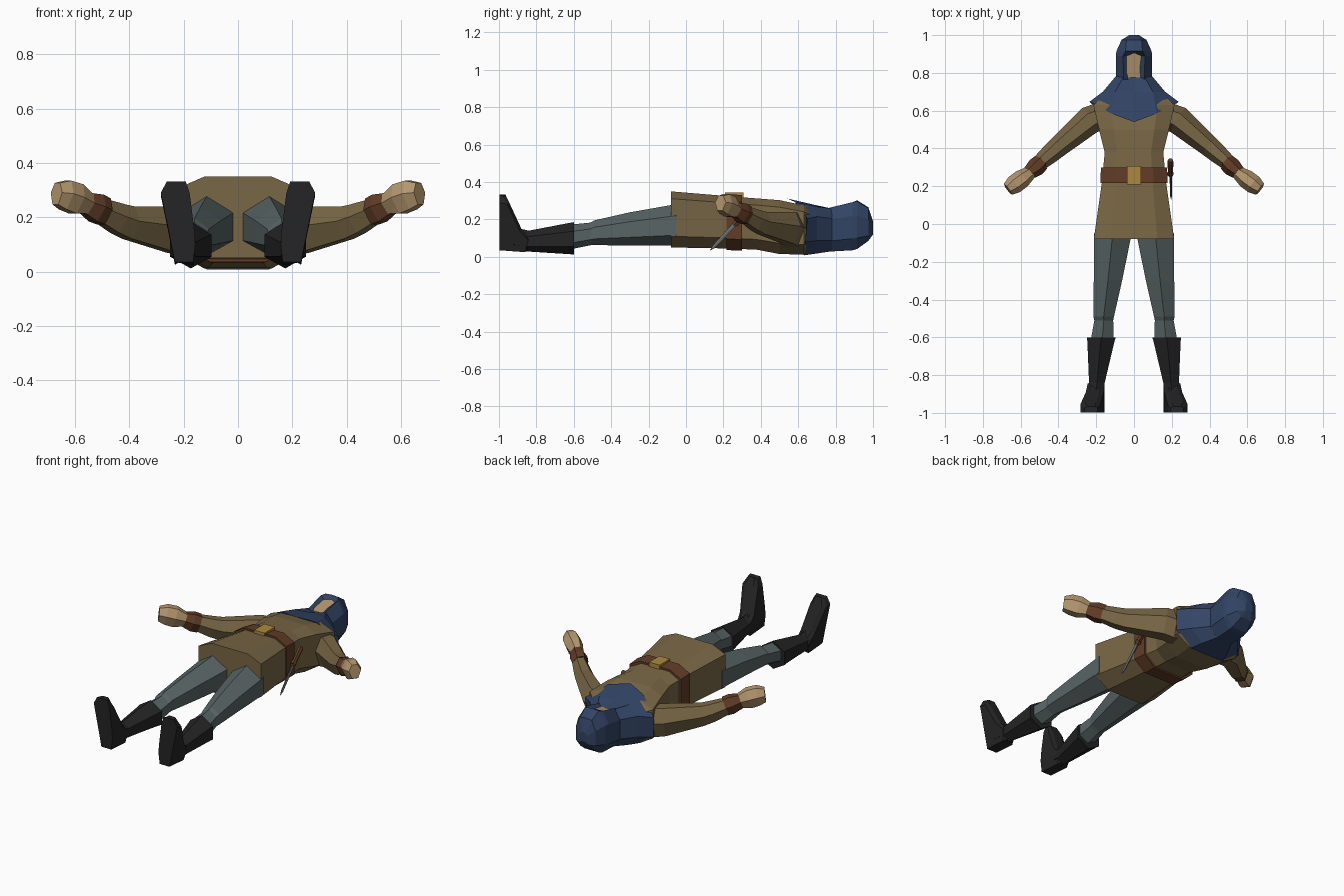
import bpy, bmesh
from mathutils import Vector

COLORS = {
    "cloth": (.19, .135, .06), "hood": (.032, .058, .13), "skin": (.46, .31, .16),
    "trousers": (.10, .13, .13), "boot": (.018, .018, .018), "leather": (.12, .045, .02),
    "brass": (.42, .25, .05), "steel": (.16, .16, .17),
}
MATS = {}
for key, rgb in COLORS.items():
    MATS[key] = bpy.data.materials.new(key)
    MATS[key].diffuse_color = (*rgb, 1)


def loft(name, rings, mat, mirror=False):
    """Skin a list of equal-length point rings and cap both ends."""
    bm = bmesh.new()
    vs = [[bm.verts.new(p) for p in r] for r in rings]
    n = len(vs[0])
    for a, b in zip(vs, vs[1:]):
        for i in range(n):
            j = (i + 1) % n
            bm.faces.new((a[i], a[j], b[j], b[i]))
    bm.faces.new(vs[0])
    bm.faces.new(vs[-1])
    bmesh.ops.recalc_face_normals(bm, faces=bm.faces)
    me = bpy.data.meshes.new(name)
    bm.to_mesh(me)
    bm.free()
    me.materials.append(MATS[mat])
    ob = bpy.data.objects.new(name, me)
    bpy.context.collection.objects.link(ob)
    if mirror:
        ob.modifiers.new("Mirror", 'MIRROR')
    return ob


def octagon(y, w, z0, z1):
    h, c = z1 - z0, w * .58
    a, b = z0 + h * .2, z1 - h * .13
    return [(-c, y, z1), (c, y, z1), (w, y, b), (w, y, a),
            (c, y, z0), (-c, y, z0), (-w, y, a), (-w, y, b)]


def hexagon(y, x0, x1, z0, z1):
    cx, h = (x0 + x1) / 2, z1 - z0
    a, b = z0 + h * .25, z0 + h * .72
    return [(cx, y, z1), (x1, y, b), (x1, y, a), (cx, y, z0), (x0, y, a), (x0, y, b)]


def tube(name, path, mat, mirror=False):
    """Six-sided limb; path entries are x, y, z, half width, half height."""
    pts = [Vector(p[:3]) for p in path]
    rings = []
    for i, p in enumerate(path):
        t = (pts[min(i + 1, len(pts) - 1)] - pts[max(i - 1, 0)]).normalized()
        s = t.cross(Vector((0, 0, 1))).normalized()
        u = s.cross(t)
        rings.append([pts[i] + s * p[3] * a + u * p[4] * b for a, b in
                      ((1, .1), (.45, 1), (-.45, 1), (-1, .1), (-.5, -1), (.5, -1))])
    return loft(name, rings, mat, mirror)


# Tunic and belt
loft("tunic", [octagon(*r) for r in (
    (-.08, .213, .05, .35), (.22, .17, .045, .325), (.38, .155, .038, .312),
    (.50, .185, .015, .303), (.63, .215, .012, .275), (.73, .10, .05, .22))], "cloth")
loft("belt", [octagon(*r) for r in ((.217, .178, .036, .336), (.30, .175, .033, .33))], "leather")
loft("buckle", [[(x, y, z) for x, y in ((-.036, .208), (.036, .208), (.036, .308), (-.036, .308))]
                for z in (.30, .345)], "brass")


# Shoulder cape and hood
def mirrored_ring(half):
    return half + [(-x, y, z) for x, y, z in reversed(half[1:])]


def hood_ring(y, zc, lip, side, back, wl, w):
    mid = (side + back) / 2
    return mirrored_ring([(0, y, zc), (wl, y, lip), (w, y, side), (w, y, mid - .03), (w * .55, y, back)])


loft("shoulder_cape", [
    mirrored_ring([(0, .54, .312), (.12, .585, .292), (.235, .648, .205), (.225, .637, .08), (.115, .63, .008)]),
    hood_ring(.70, .275, .268, .215, .018, .10, .165),
    hood_ring(.78, .235, .258, .205, .03, .055, .098)], "hood")
loft("hood", [
    hood_ring(.765, .225, .262, .20, .028, .055, .096),
    hood_ring(.89, .235, .292, .22, .035, .058, .096),
    hood_ring(.915, .302, .297, .22, .042, .045, .093),
    hood_ring(.975, .265, .26, .20, .085, .04, .066),
    hood_ring(1.0, .19, .185, .17, .13, .015, .025)], "hood")
face = [(-.032, .775), (.032, .775), (.05, .84), (.05, .885), (0, .908), (-.05, .885), (-.05, .84)]
loft("face", [[(x, y, z + (y - .775) * .2) for x, y in face] for z in (.18, .25)], "skin")

# Arms, cuffs and hands
tube("sleeve", [(.13, .585, .135, .075, .09), (.235, .55, .155, .075, .085),
                (.40, .41, .18, .056, .06), (.44, .375, .195, .052, .055),
                (.515, .31, .23, .04, .042)], "cloth", True)
tube("cuff", [(.493, .325, .222, .046, .05), (.52, .30, .234, .05, .052),
              (.56, .267, .252, .036, .04)], "leather", True)
tube("hand", [(.545, .275, .247, .034, .036), (.595, .238, .268, .05, .056),
              (.635, .208, .282, .05, .054), (.668, .184, .287, .036, .04)], "skin", True)

# Legs
loft("trouser_leg", [hexagon(*r) for r in (
    (-.05, .012, .213, .06, .282), (-.30, .063, .213, .06, .238),
    (-.49, .106, .215, .063, .195), (-.51, .11, .21, .062, .183),
    (-.62, .108, .23, .04, .172))], "trousers", True)

# Boots
loft("boot_shaft", [hexagon(*r) for r in (
    (-.60, .097, .25, .012, .185), (-.62, .103, .247, .014, .182),
    (-.84, .155, .238, .028, .14), (-.93, .165, .24, .035, .16))], "boot", True)


def sole_ring(z, x0, x1, back):
    c = (x1 - x0) * .22
    return [(x0, -.998, z), (x1, -.998, z), (x1, back - .01, z - .01),
            (x1 - c, back, z), (x0 + c, back, z), (x0, back - .01, z - .01)]


loft("boot_foot", [sole_ring(*r) for r in (
    (.035, .165, .232, -.85), (.10, .157, .245, -.835), (.15, .16, .255, -.88),
    (.29, .178, .284, -.945), (.332, .192, .262, -.965))], "boot", True)

# Dagger at the hip
tube("dagger_handle", [(.193, .338, .25, .014, .014), (.193, .325, .238, .016, .016),
                       (.193, .255, .168, .012, .012)], "leather")
tube("dagger_guard", [(.193, .272, .185, .017, .017), (.193, .262, .175, .017, .017)], "leather")
tube("dagger_blade", [(.194, .262, .175, .006, .011), (.196, .15, .055, .005, .009),
                      (.197, .13, .035, .001, .002)], "steel")
